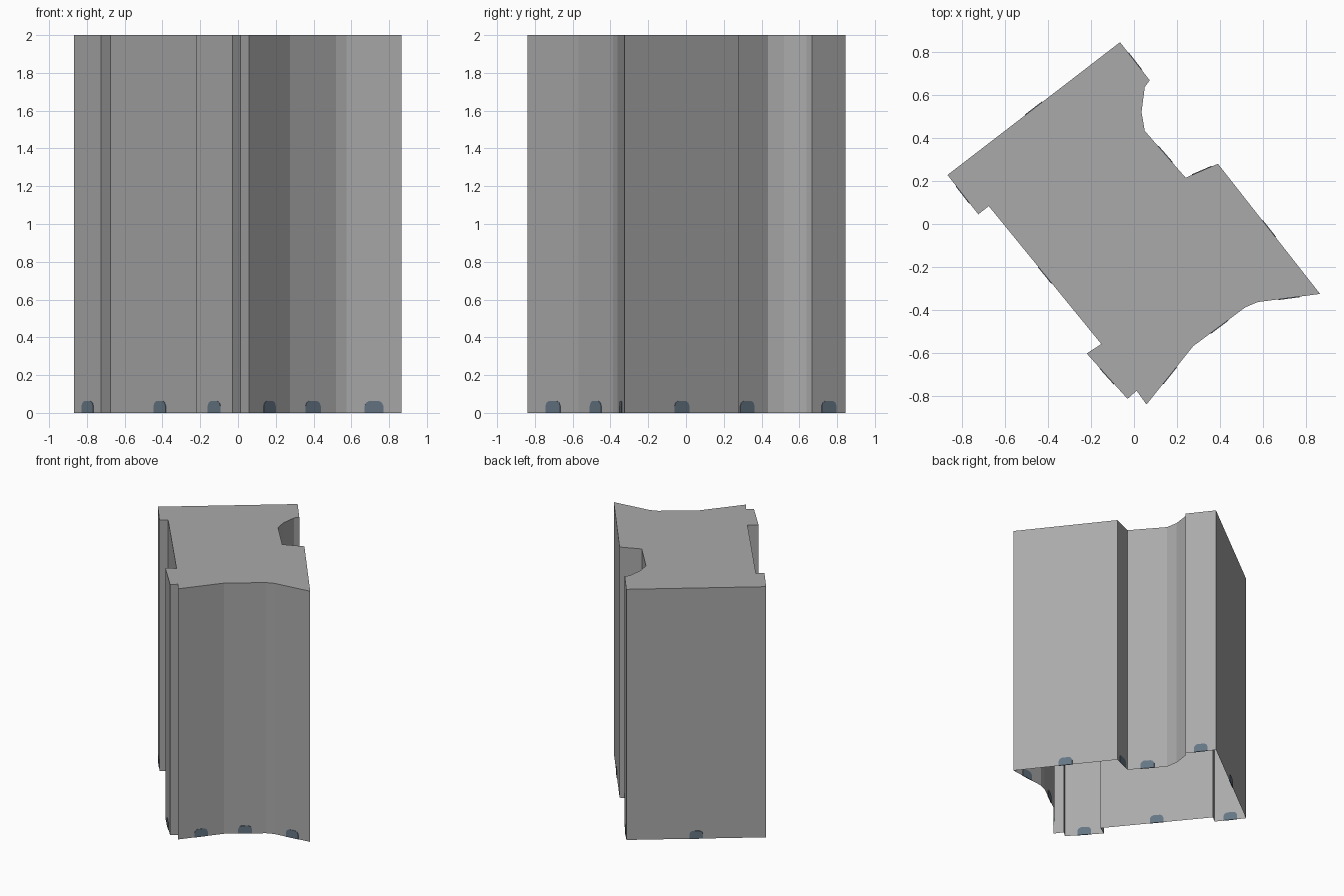
import bpy, bmesh
from mathutils import Vector

if "Cube" in bpy.data.objects:
    bpy.data.objects.remove(bpy.data.objects["Cube"])

HEIGHT = 2.0
PLATE = 0.003          # half thickness of a door plate
MIN_WALL = 0.15        # walls shorter than this have no door

# Building footprint, clockwise seen from above
FOOTPRINT = [Vector((x, y, 0)) for x, y in [
    (-0.065, 0.845), (0.073, 0.668), (0.05, 0.637), (0.035, 0.52),
    (0.05, 0.433), (0.24, 0.215), (0.39, 0.28), (0.865, -0.325),
    (0.575, -0.363), (0.518, -0.387), (0.275, -0.568), (0.058, -0.839),
    (0.012, -0.775), (-0.03, -0.813), (-0.22, -0.602), (-0.152, -0.558),
    (-0.675, 0.083), (-0.724, 0.045), (-0.867, 0.228)]]

# Half of the arched door profile (offset along the wall, height)
HALF_DOOR = [(0.05, 0.0), (0.05, 0.036), (0.042, 0.054), (0.026, 0.063)]


def material(name, colour):
    mat = bpy.data.materials.new(name)
    mat.diffuse_color = (*colour, 1)
    mat.use_nodes = True
    mat.node_tree.nodes["Principled BSDF"].inputs["Base Color"].default_value = mat.diffuse_color
    return mat


def make_object(name, bm, mat):
    mesh = bpy.data.meshes.new(name)
    bm.to_mesh(mesh)
    bm.free()
    mesh.materials.append(mat)
    obj = bpy.data.objects.new(name, mesh)
    bpy.context.collection.objects.link(obj)
    return obj


concrete = material("concrete grey", (0.40, 0.40, 0.40))
door_blue = material("slate blue", (0.13, 0.18, 0.23))

# Tower shell: walls and flat roof, open underneath
bm = bmesh.new()
low = [bm.verts.new(p) for p in FOOTPRINT]
high = [bm.verts.new(p + Vector((0, 0, HEIGHT))) for p in FOOTPRINT]
for i in range(len(low)):
    j = (i + 1) % len(low)
    bm.faces.new((low[j], low[i], high[i], high[j]))
bm.faces.new(high[::-1])
make_object("tower", bm, concrete)

# Doors: one thin arched plate through the middle of every longer wall
profile = HALF_DOOR + [(-u, z) for u, z in reversed(HALF_DOOR)]
bm = bmesh.new()
for i, start in enumerate(FOOTPRINT):
    end = FOOTPRINT[(i + 1) % len(FOOTPRINT)]
    if (end - start).length < MIN_WALL:
        continue
    along = (end - start).normalized()
    outward = Vector((-along.y, along.x, 0))
    middle = (start + end) / 2
    face = bm.faces.new([bm.verts.new(middle + along * u - outward * PLATE + Vector((0, 0, z)))
                         for u, z in profile])
    extruded = bmesh.ops.extrude_face_region(bm, geom=[face], use_keep_orig=True)["geom"]
    verts = [g for g in extruded if isinstance(g, bmesh.types.BMVert)]
    bmesh.ops.translate(bm, verts=verts, vec=outward * PLATE * 2)
bmesh.ops.recalc_face_normals(bm, faces=bm.faces)
make_object("doors", bm, door_blue)
